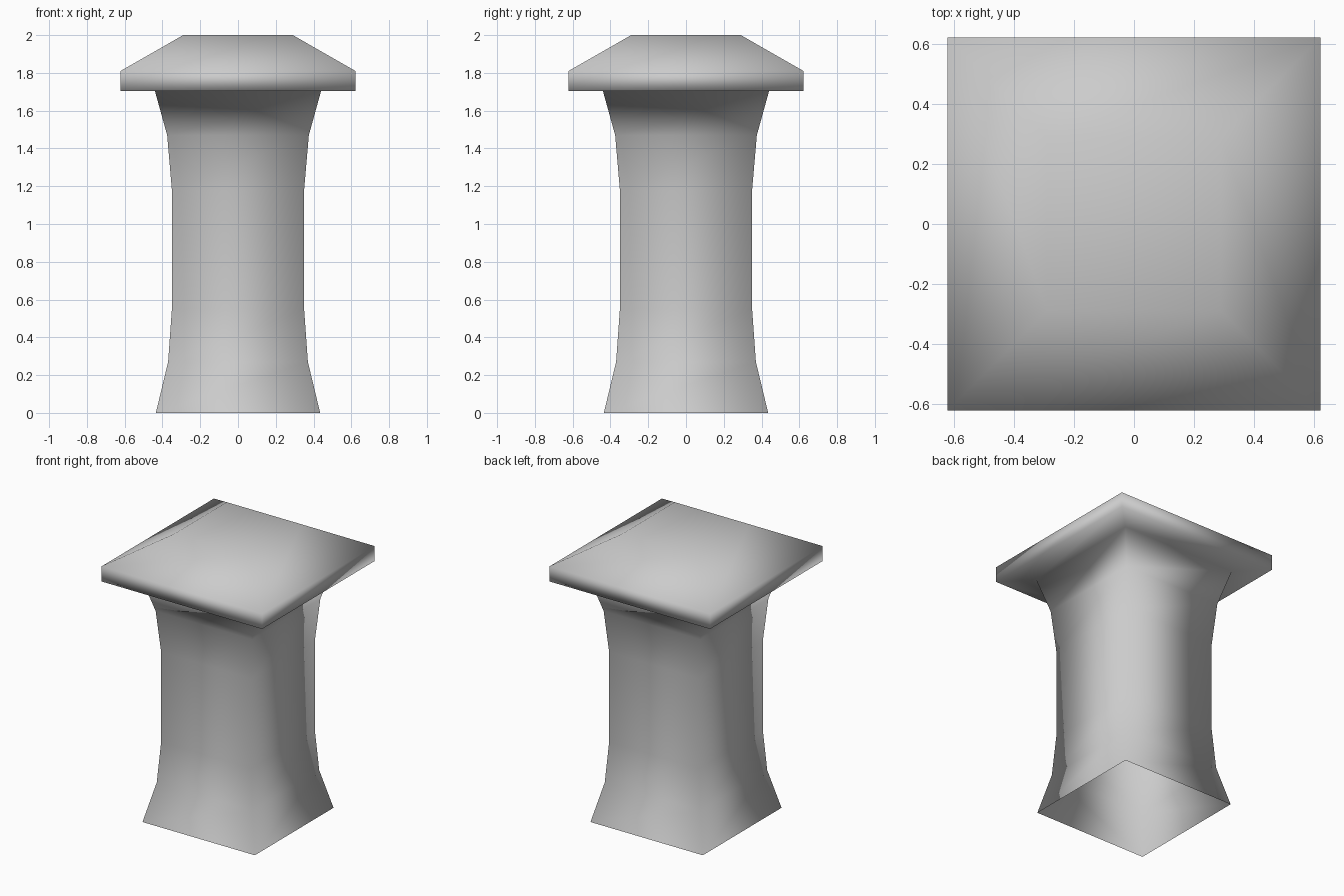
import bpy
import bmesh

# Remove the default cube
cube = bpy.data.objects.get("Cube")
if cube:
    bpy.data.objects.remove(cube, do_unlink=True)

# Plain stone colour
grey = (0.6, 0.6, 0.6, 1.0)
stone = bpy.data.materials.new("grey_stone")
stone.use_nodes = True
stone.diffuse_color = grey
shader = next(n for n in stone.node_tree.nodes if n.type == 'BSDF_PRINCIPLED')
shader.inputs["Base Color"].default_value = grey

# Half width and height of each square ring, from the foot to the cap top
shaft_profile = [(0.435, 0), (0.37, 0.27), (0.35, 0.55),
                 (0.35, 1.18), (0.375, 1.47), (0.44, 1.705)]
cap_profile = [(0.622, 1.705), (0.622, 1.81), (0.29, 2.0)]


def square_ring(bm, half, z):
    corners = ((-1, -1), (1, -1), (1, 1), (-1, 1))
    return [bm.verts.new((x * half, y * half, z)) for x, y in corners]


# Flared shaft and capital as one continuous smooth skin, open at the foot
bm = bmesh.new()
rings = [square_ring(bm, half, z) for half, z in shaft_profile + cap_profile]
for low, high in zip(rings, rings[1:]):
    for i in range(4):
        j = (i + 1) % 4
        bm.faces.new((low[i], low[j], high[j], high[i]))
bm.faces.new(rings[-1])
for face in bm.faces:
    face.smooth = True

mesh = bpy.data.meshes.new("capped_pillar")
bm.to_mesh(mesh)
bm.free()
mesh.materials.append(stone)
pillar = bpy.data.objects.new("capped_pillar", mesh)
bpy.context.collection.objects.link(pillar)
